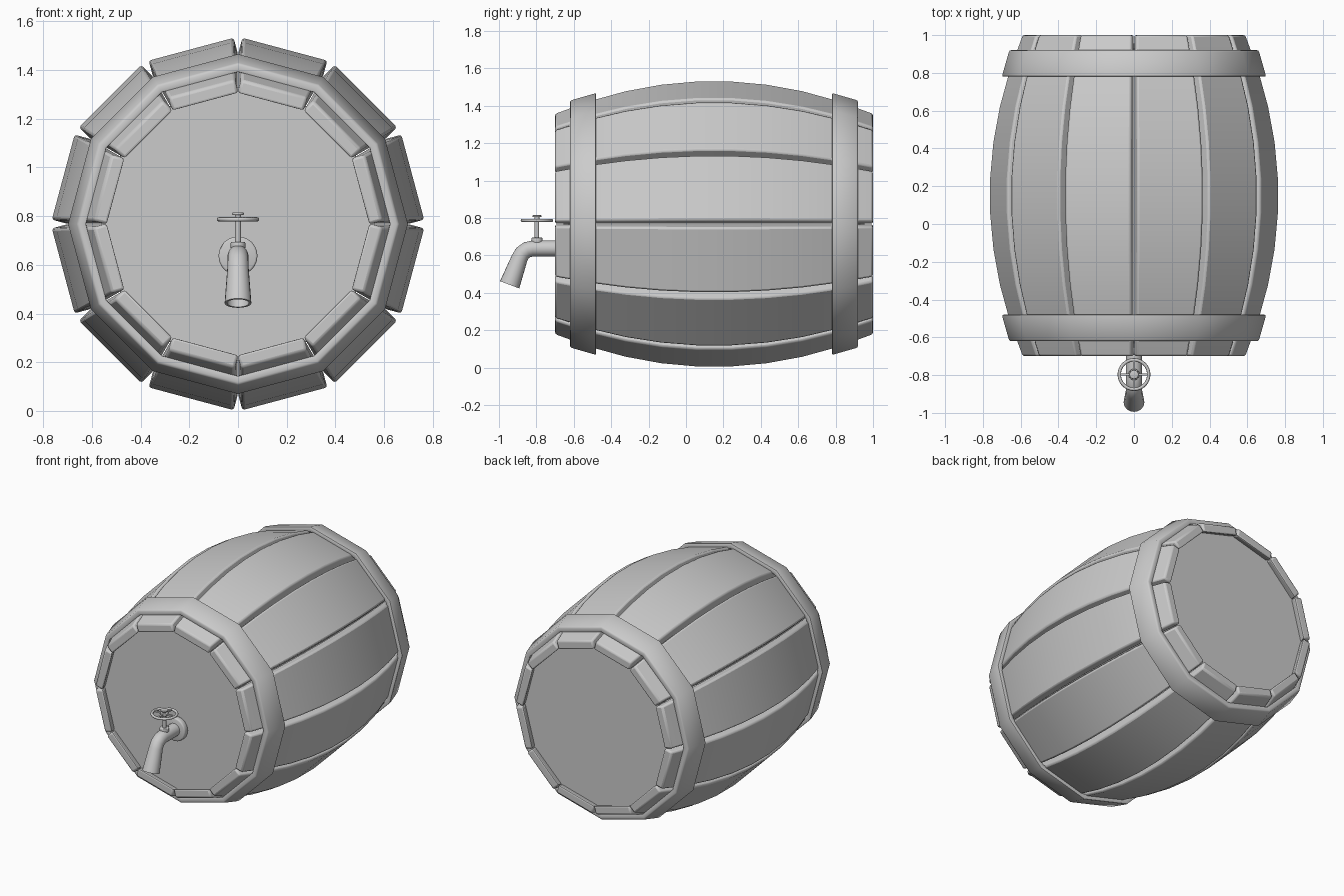
import bpy, bmesh, math
from mathutils import Vector, Matrix

cube = bpy.data.objects.get("Cube")
if cube:
    bpy.data.objects.remove(cube, do_unlink=True)

SIDES = 12
STEP = math.tau / SIDES
AXIS_Z = 0.768      # height of the barrel axis
MID_Y = 0.15        # middle of the barrel length
HALF = 0.85         # half of the barrel length

grey = bpy.data.materials.new("plain_grey")
grey.use_nodes = True
grey.diffuse_color = (0.6, 0.6, 0.6, 1)
grey.node_tree.nodes["Principled BSDF"].inputs["Base Color"].default_value = (0.6, 0.6, 0.6, 1)


def finish(bm, name, location, bevel=0.0, smooth=45):
    """Bevel the hard edges, make the object and shade it."""
    bmesh.ops.recalc_face_normals(bm, faces=bm.faces)
    if bevel:
        hard = [e for e in bm.edges if e.calc_face_angle(0) > math.radians(50)]
        bmesh.ops.bevel(bm, geom=hard, offset=bevel, segments=2, profile=0.5, affect='EDGES')
    mesh = bpy.data.meshes.new(name)
    bm.to_mesh(mesh)
    bm.free()
    mesh.materials.append(grey)
    obj = bpy.data.objects.new(name, mesh)
    obj.location = location
    bpy.context.collection.objects.link(obj)
    bpy.ops.object.select_all(action='DESELECT')
    obj.select_set(True)
    bpy.context.view_layer.objects.active = obj
    bpy.ops.object.shade_smooth_by_angle(angle=math.radians(smooth))
    return obj


def loft(rings, closed=False):
    """Skin a row of equal rings, capped at the ends or joined into a loop."""
    bm = bmesh.new()
    rows = [[bm.verts.new(p) for p in ring] for ring in rings]
    pairs = list(zip(rows, rows[1:]))
    if closed:
        pairs.append((rows[-1], rows[0]))
    else:
        bm.faces.new(rows[0])
        bm.faces.new(rows[-1])
    for a, b in pairs:
        for i in range(len(a)):
            j = (i + 1) % len(a)
            bm.faces.new((a[i], a[j], b[j], b[i]))
    return bm


def cylinder(name, radius, depth, location, along_y=False, sides=24, bevel=0.0):
    bm = bmesh.new()
    turn = Matrix.Rotation(math.pi / 2, 4, 'X') if along_y else Matrix()
    bmesh.ops.create_cone(bm, cap_ends=True, segments=sides, radius1=radius,
                          radius2=radius, depth=depth, matrix=turn)
    return finish(bm, name, location, bevel)


# Staves: one curved plank, repeated around the barrel axis
def plank_section(t):
    outer = 0.745 - 0.17 * t * t
    inner, w = outer * 0.9, outer * 0.243
    return [(-w, t * HALF, inner), (w, t * HALF, inner),
            (w, t * HALF, outer), (-w, t * HALF, outer)]


SEGMENTS = 9
first = finish(loft([plank_section(2 * i / SEGMENTS - 1) for i in range(SEGMENTS + 1)]),
               "stave_1", (0, MID_Y, AXIS_Z))
bm = bmesh.new()
bm.from_mesh(first.data)
bpy.data.objects.remove(first, do_unlink=True)
first = finish(bm, "stave_1", (0, MID_Y, AXIS_Z), bevel=0.011)
first.rotation_euler.y = STEP / 2
for i in range(1, SIDES):
    stave = first.copy()
    stave.name = f"stave_{i + 1}"
    stave.rotation_euler.y = STEP * (i + 0.5)
    bpy.context.collection.objects.link(stave)

# Hoops: a slanted band swept around twelve corners
BAND = [(0.66, -0.77), (0.70, -0.63), (0.66, -0.63), (0.622, -0.77)]
for name, sign in (("front_hoop", 1), ("back_hoop", -1)):
    rings = [[(r * math.sin(k * STEP), sign * y, r * math.cos(k * STEP)) for r, y in BAND]
             for k in range(SIDES)]
    finish(loft(rings, closed=True), name, (0, MID_Y, AXIS_Z), bevel=0.009)

# Heads: flat boards set just inside both ends
for name, sign in (("front_head", -1), ("back_head", 1)):
    head = cylinder(name, 0.56, 0.04, (0, MID_Y + sign * (HALF - 0.065), AXIS_Z),
                    along_y=True, sides=SIDES)

# Tap: wall flange and bent spout with a hollow mouth
cylinder("tap_flange", 0.08, 0.04, (0, -0.672, 0.637), along_y=True, bevel=0.008)
path = [(-0.66, 0.637, 0.043), (-0.82, 0.637, 0.043), (-0.85, 0.63, 0.043),
        (-0.874, 0.613, 0.043), (-0.89, 0.585, 0.044), (-0.943, 0.443, 0.055)]
points = [Vector((0, y, z)) for y, z, r in path]
rings = []
for i, p in enumerate(points):
    before, after = points[max(i - 1, 0)], points[min(i + 1, len(points) - 1)]
    along = (after - before).normalized()
    up = Vector((1, 0, 0)).cross(along)
    rings.append([p + path[i][2] * (Vector((math.cos(a), 0, 0)) + up * math.sin(a))
                  for a in (math.tau * k / 20 for k in range(20))])
mouth, tip = points[-1], (points[-1] - points[-2]).normalized()
lip = [mouth + (v - mouth) * 0.82 for v in rings[-1]]
rings += [lip, [v - tip * 0.04 for v in lip]]
finish(loft(rings), "tap_spout", (0, 0, 0))

# Tap: stem, collar and handwheel
STEM_Y, WHEEL_Z = -0.797, 0.787
cylinder("tap_collar", 0.03, 0.03, (0, STEM_Y, 0.68), bevel=0.005)
cylinder("tap_stem", 0.012, 0.15, (0, STEM_Y, 0.735), sides=16)
cylinder("wheel_hub", 0.025, 0.018, (0, STEM_Y, WHEEL_Z), bevel=0.004)
cylinder("wheel_cap", 0.024, 0.01, (0, STEM_Y, 0.81), bevel=0.003)
cylinder("wheel_neck", 0.013, 0.03, (0, STEM_Y, 0.8), sides=16)

rim = []
for k in range(32):
    a = math.tau * k / 32
    rim.append([((0.078 + 0.009 * math.cos(b)) * math.cos(a),
                 (0.078 + 0.009 * math.cos(b)) * math.sin(a), 0.009 * math.sin(b))
                for b in (math.tau * j / 8 for j in range(8))])
finish(loft(rim, closed=True), "wheel_rim", (0, STEM_Y, WHEEL_Z), smooth=60)
for name, turn in (("wheel_spoke_across", 0), ("wheel_spoke_along", math.pi / 2)):
    bm = bmesh.new()
    bmesh.ops.create_cube(bm, size=1, matrix=Matrix.Diagonal((0.15, 0.012, 0.01, 1)))
    finish(bm, name, (0, STEM_Y, WHEEL_Z)).rotation_euler.z = turn
